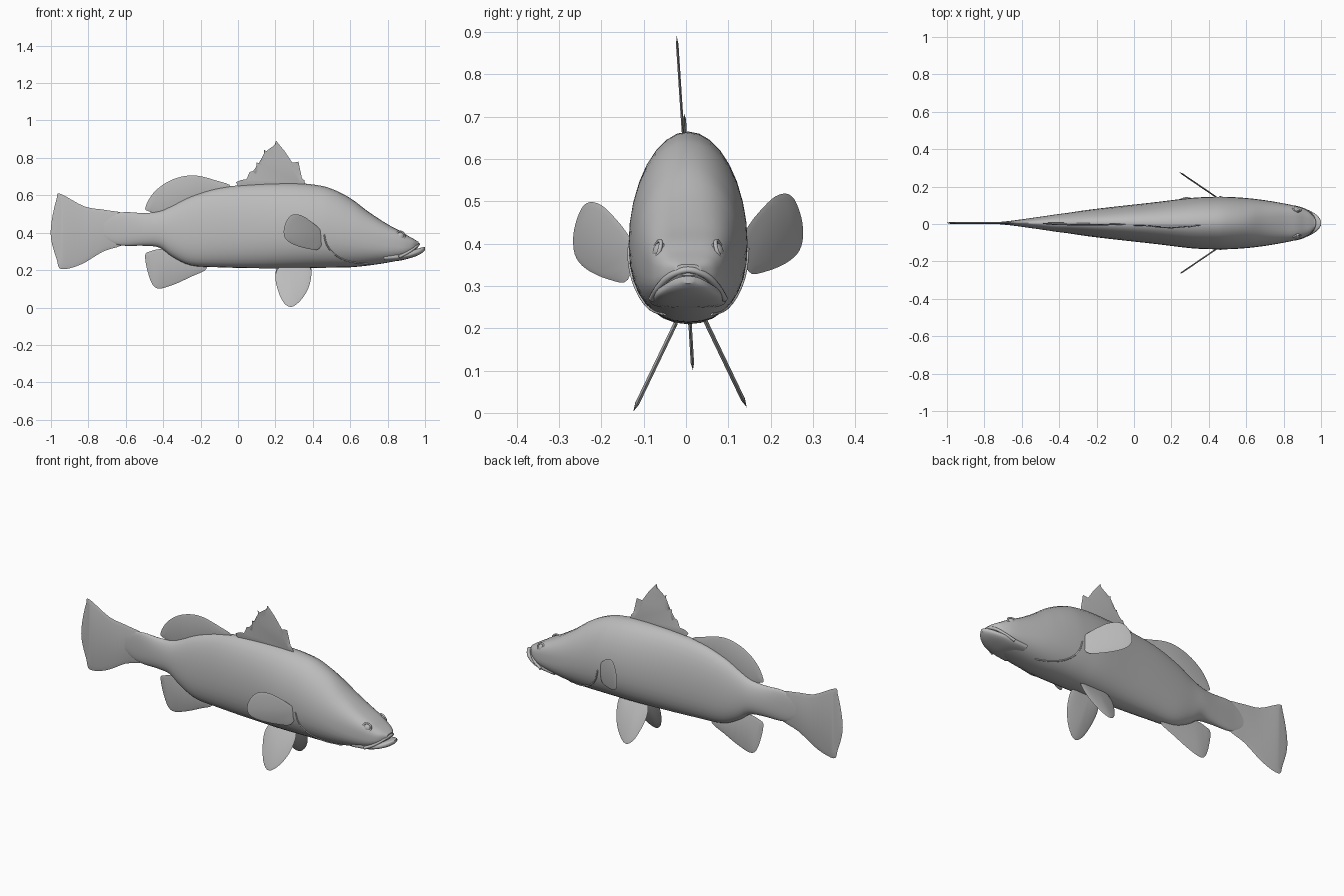
import bpy
import bmesh
import math
from mathutils import Vector

cube = bpy.data.objects.get("Cube")
if cube:
    bpy.data.objects.remove(cube)

grey = bpy.data.materials.new("plain grey")
grey.use_nodes = True
grey.diffuse_color = (0.5, 0.5, 0.5, 1)
grey.node_tree.nodes["Principled BSDF"].inputs["Base Color"].default_value = grey.diffuse_color

CENTRE_Y = 0.005
SIDES = 32


def finish(name, bm, angle=40):
    """Turn a bmesh into a smooth-shaded object."""
    bmesh.ops.recalc_face_normals(bm, faces=bm.faces)
    mesh = bpy.data.meshes.new(name)
    bm.to_mesh(mesh)
    bm.free()
    mesh.materials.append(grey)
    obj = bpy.data.objects.new(name, mesh)
    bpy.context.collection.objects.link(obj)
    bpy.ops.object.select_all(action='DESELECT')
    obj.select_set(True)
    bpy.context.view_layer.objects.active = obj
    bpy.ops.object.shade_smooth_by_angle(angle=math.radians(angle))
    return obj


def spline(points, steps, closed=False):
    """Catmull-Rom curve through points of any dimension."""
    pts = [Vector(p) for p in points]
    n = len(pts)
    out = []
    for i in range(n if closed else n - 1):
        if closed:
            a, b, c, d = (pts[(i + k) % n] for k in (-1, 0, 1, 2))
        else:
            a, b, c, d = (pts[min(max(i + k, 0), n - 1)] for k in (-1, 0, 1, 2))
        for s in range(steps):
            t = s / steps
            out.append(b + (c - a) * t / 2 + (a * 2 - b * 5 + c * 4 - d) * t * t / 2
                       + (b * 3 - a - c * 3 + d) * t ** 3 / 2)
    if not closed:
        out.append(pts[-1])
    return out


def power(v, p):
    return math.copysign(abs(v) ** p, v)


def section_point(row, angle, mid=0.43, boxy=0.0):
    """Point on an egg-shaped cross-section given (x, bottom, top, half width)."""
    x, low, high, half = row
    c, s = math.cos(angle), math.sin(angle)
    centre = low + (high - low) * mid
    reach = high - centre if s > 0 else centre - low
    p = 1 - boxy if s > 0 else 0.88
    return Vector((x, CENTRE_Y + half * power(c, p), centre + reach * power(s, p)))


def head_box(x):
    """The forehead gets flatter towards the snout."""
    return 0.4 * min(max((x - 0.6) / 0.25, 0), 1)


def loft(name, rows, boxy):
    bm = bmesh.new()
    rings = []
    for row in rows:
        rings.append([bm.verts.new(section_point(row, math.tau * k / SIDES, boxy=boxy(row[0])))
                      for k in range(SIDES)])
    for a, b in zip(rings, rings[1:]):
        for k in range(SIDES):
            j = (k + 1) % SIDES
            bm.faces.new((a[k], a[j], b[j], b[k]))
    bm.faces.new(rings[0])
    bm.faces.new(rings[-1])
    return finish(name, bm)


# Body: x, bottom, top, half width
body_rows = spline([
    (-.72, .37, .47, .006), (-.66, .34, .5, .012), (-.6, .33, .51, .02), (-.5, .33, .505, .034),
    (-.42, .32, .515, .046), (-.35, .27, .545, .055), (-.25, .225, .595, .07),
    (-.1, .215, .64, .088), (.1, .21, .66, .11), (.3, .21, .665, .134), (.42, .212, .655, .14),
    (.5, .213, .635, .14), (.6, .215, .585, .134), (.7, .225, .51, .122), (.8, .24, .445, .105),
    (.87, .255, .408, .09), (.91, .275, .383, .076), (.94, .3, .366, .058),
    (.965, .325, .351, .028)], 4)
loft("body", body_rows, head_box)

# Lower jaw, reaching past the snout
jaw_rows = spline([(.78, .245, .29, .09), (.86, .25, .3, .084), (.92, .264, .305, .074),
                   (.96, .278, .315, .055), (.985, .292, .322, .035), (1, .306, .324, .012)], 4)
loft("lower_jaw", jaw_rows, lambda x: 0.3)


def tube(name, points, radius):
    curve = bpy.data.curves.new(name, 'CURVE')
    curve.dimensions = '3D'
    curve.bevel_depth = radius
    curve.bevel_resolution = 2
    curve.use_fill_caps = True
    line = curve.splines.new('POLY')
    line.points.add(len(points) - 1)
    for p, co in zip(line.points, points):
        p.co = (*co, 1)
    curve.materials.append(grey)
    obj = bpy.data.objects.new(name, curve)
    bpy.context.collection.objects.link(obj)


# Upper lip arching over the mouth
lip = [(.86, -.086, .27), (.91, -.071, .295), (.95, -.042, .324), (.966, 0, .338)]
lip += [(x, -y, z) for x, y, z in reversed(lip[:-1])]
tube("upper_lip", [Vector(p) + Vector((0, CENTRE_Y, 0)) for p in spline(lip, 5)], 0.008)


def body_surface(x, degrees):
    row = min(body_rows, key=lambda r: abs(r[0] - x)).copy()
    row[0] = x
    return section_point(row, math.radians(degrees), boxy=head_box(x))


# Gill cover edges and eyes on both sides
for side, label in ((1, "left"), (-1, "right")):
    edge = []
    for x, degrees in spline([(.46, -2), (.48, -20), (.53, -38), (.6, -52), (.7, -66)], 5):
        p = body_surface(x, degrees)
        edge.append((p.x, CENTRE_Y + side * (p.y - CENTRE_Y), p.z))
    tube(label + "_gill_edge", edge, 0.004)

    place = Vector((.868, CENTRE_Y + side * .068, .383))
    facing = Vector((.3, side, .35)).to_track_quat('Z', 'Y')
    bpy.ops.mesh.primitive_uv_sphere_add(segments=20, ring_count=12, radius=.021, location=place)
    eye = bpy.context.object
    eye.scale.z = 0.7
    bpy.ops.mesh.primitive_torus_add(major_segments=24, minor_segments=8, major_radius=.023,
                                     minor_radius=.005, location=place + Vector((0, side * .006, .002)))
    lid = bpy.context.object
    for obj, name in ((eye, "_eye"), (lid, "_eyelid")):
        obj.name = label + name
        obj.rotation_euler = facing.to_euler()
        obj.data.materials.append(grey)
        obj.data.shade_smooth()


def fin(name, outline, origin, lean_x=0, lean_z=0, thick=0.004, smooth=True):
    """Thin blade on a leaning plane, thickest inside and sharp at its rim."""
    pts = spline(outline, 4, True) if smooth else [Vector(p) for p in outline]
    x0, y0, z0 = origin
    normal = Vector((-lean_x, 1, -lean_z)).normalized()
    middle = sum(pts, Vector((0, 0))) / len(pts)

    def place(p, offset):
        y = y0 + lean_x * (p.x - x0) + lean_z * (p.y - z0)
        return Vector((p.x, y, p.y)) + normal * offset

    bm = bmesh.new()
    rim = [bm.verts.new(place(p, 0)) for p in pts]
    for sign in (1, -1):
        inner = [bm.verts.new(place(middle.lerp(p, .85), sign * thick)) for p in pts]
        for i in range(len(pts)):
            j = (i + 1) % len(pts)
            bm.faces.new((rim[i], rim[j], inner[j], inner[i]))
        bm.faces.new(inner)
    bmesh.ops.triangulate(bm, faces=[f for f in bm.faces if len(f.verts) > 4])
    finish(name, bm)


# Fins along the middle line
fin("tail_fin", [(-.6, .49), (-.7, .52), (-.82, .54), (-.95, .608), (-.97, .58), (-.995, .47),
                 (-1, .37), (-.97, .26), (-.945, .205), (-.84, .23), (-.72, .3), (-.6, .35)],
    (-.6, .006, .4), thick=.006)
fin("soft_back_fin", [(-.36, .5), (-.48, .515), (-.492, .545), (-.45, .615), (-.38, .67),
                      (-.3, .7), (-.22, .705), (-.12, .68), (-.04, .645), (-.15, .58)],
    (-.2, 0, .6), lean_z=-.04)
fin("spiny_back_fin", [(0, .65), (-.01, .67), (.04, .675), (.063, .725), (.075, .71), (.092, .713),
                       (.1, .775), (.118, .762), (.145, .775), (.138, .845), (.158, .83),
                       (.185, .838), (.203, .892), (.25, .835), (.29, .775), (.318, .72),
                       (.323, .78), (.342, .69), (.355, .68), (.36, .65)],
    (.2, -.007, .66), lean_z=-.065, thick=.003, smooth=False)
fin("belly_rear_fin", [(-.38, .31), (-.47, .3), (-.497, .27), (-.47, .15), (-.43, .102),
                       (-.35, .12), (-.25, .165), (-.17, .205), (-.2, .25)],
    (-.3, .009, .22), lean_z=-.06)

# Paired fins, leaning away from the body
pectoral = [(.45, .4), (.435, .315), (.37, .315), (.29, .34), (.25, .375), (.247, .43),
            (.275, .485), (.315, .498), (.37, .475)]
pelvic = [(.22, .215), (.2, .15), (.235, .04), (.285, .003), (.345, .05), (.385, .13),
          (.385, .215), (.3, .225)]
for side, label, rise in ((1, "left", .02), (-1, "right", 0)):
    fin(label + "_side_fin", [(x, z + rise) for x, z in pectoral],
        (.45, CENTRE_Y + side * .132, .4), lean_x=-side * .68)
    fin(label + "_belly_fin", [(x, z + rise / 2) for x, z in pelvic],
        (.3, .012 + side * .042, .2), lean_z=-side * .48, thick=.005)
